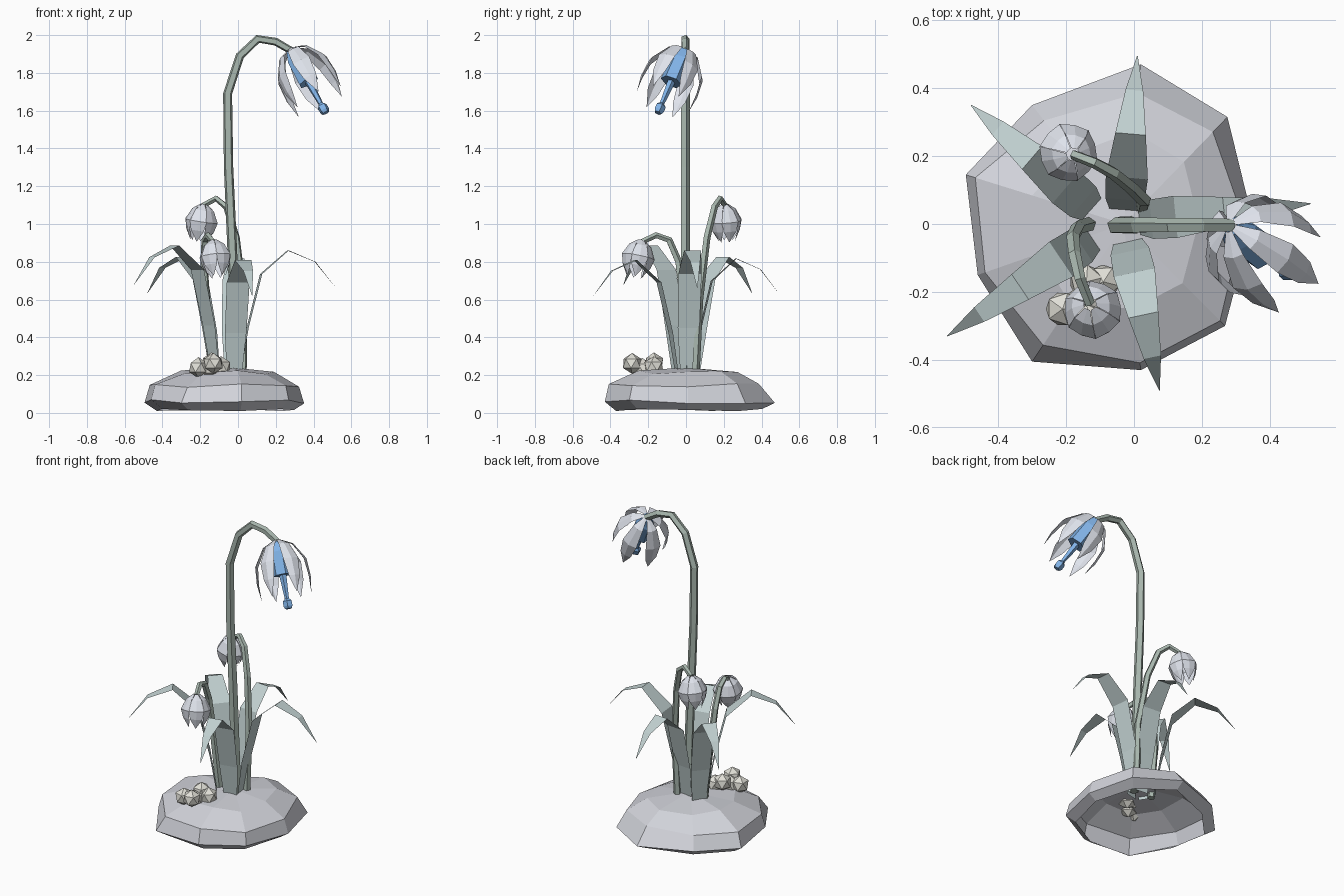
import bpy, bmesh
from math import sin, cos, pi, radians, tan
from mathutils import Vector as V

if "Cube" in bpy.data.objects:
    bpy.data.objects.remove(bpy.data.objects["Cube"])


def material(name, rgb):
    m = bpy.data.materials.new(name)
    m.diffuse_color = (*rgb, 1)
    m.use_nodes = True
    m.node_tree.nodes["Principled BSDF"].inputs["Base Color"].default_value = m.diffuse_color
    return m


STEM = material("stem_green", (0.40, 0.48, 0.43))
LEAF = material("leaf_green", (0.54, 0.64, 0.64))
PETAL = material("petal_white", (0.74, 0.77, 0.84))
BLUE = material("bell_blue", (0.22, 0.45, 0.80))
ROCK = material("rock_grey", (0.64, 0.65, 0.70))
PEBBLE = material("pebble_cream", (0.75, 0.74, 0.68))


def make(name, verts, faces, mat):
    me = bpy.data.meshes.new(name)
    me.from_pydata([tuple(v) for v in verts], [], faces)
    me.materials.append(mat)
    ob = bpy.data.objects.new(name, me)
    bpy.context.collection.objects.link(ob)
    return ob


def bridge(rings, n, closed=True):
    """Quads between consecutive rings of n vertices."""
    m = n if closed else n - 1
    return [(i * n + j, i * n + (j + 1) % n, (i + 1) * n + (j + 1) % n, (i + 1) * n + j)
            for i in range(rings - 1) for j in range(m)]


def tube(name, pts, radii, mat, sides=5):
    """Sweep a polygon along a path with a radius at every point."""
    pts = [V(p) for p in pts]
    verts, prev, side = [], None, None
    for i, p in enumerate(pts):
        t = (pts[min(i + 1, len(pts) - 1)] - pts[max(i - 1, 0)]).normalized()
        side = V((0, 1, 0)) if prev is None else prev.rotation_difference(t) @ side
        side = (side - t * side.dot(t)).normalized()
        up = t.cross(side)
        prev = t
        verts += [p + radii[i] * (cos(a) * side + sin(a) * up)
                  for a in (2 * pi * k / sides for k in range(sides))]
    faces = bridge(len(pts), sides)
    faces += [tuple(reversed(range(sides))), tuple(range(len(verts) - sides, len(verts)))]
    return make(name, verts, faces, mat)


def petals(name, origin, axis, profile, phase, mat, count=6, crease=0.012):
    """Ring of creased petals; profile rows are (along axis, radius, half width)."""
    o, d = V(origin), V(axis).normalized()
    u = V((1, 0, 0))
    u = (u - d * u.dot(d)).normalized()
    w = u.cross(d)
    verts, faces = [], []
    for k in range(count):
        a = phase + 2 * pi * k / count
        out, across = u * cos(a) + w * sin(a), w * cos(a) - u * sin(a)
        base = len(verts)
        for t, r, h in profile:
            c = o + d * t
            dip = crease * h / 0.045
            verts += [c + out * (r - dip) - across * h, c + out * r, c + out * (r - dip) + across * h]
        faces += [tuple(base + i for i in f) for f in bridge(len(profile), 3, False)]
    ob = make(name, verts, faces, mat)
    bm = bmesh.new()
    bm.from_mesh(ob.data)
    bmesh.ops.remove_doubles(bm, verts=bm.verts, dist=0.0005)
    bm.to_mesh(ob.data)
    bm.free()
    return ob


# Rock: open-bottomed shell from one irregular outline, gentler slope at the back
outline = [(0.02, 0.47), (-0.30, 0.35), (-0.495, 0.145), (-0.46, -0.15), (-0.30, -0.405),
           (0.02, -0.43), (0.268, -0.30), (0.35, 0.01), (0.275, 0.315)]
shoulder = [0.82, 0.87, 0.94, 0.95, 0.88, 0.95, 0.95, 0.93, 0.86]
centre = V((-0.03, 0.0))
verts = []
for i, (s, z) in enumerate([(0.86, 0.015), (1, 0.06), (0, 0.145), (0.58, 0.215)]):
    for j, p in enumerate(outline):
        q = centre + (V(p) - centre) * (s or shoulder[j])
        wob = 0.01 * sin(j * 2.3 + i) if i else 0.006 * cos(j * 2)
        verts.append((q.x, q.y, z + wob - (0.015 if j in (0, 8) and i == 1 else 0)))
verts.append((centre.x, centre.y, 0.24))
make("rock_base", verts, bridge(4, 9) + [(27 + j, 27 + (j + 1) % 9, 36) for j in range(9)], ROCK)

# Pebbles
for i, p in enumerate([(-0.21, -0.25, 0.24), (-0.13, -0.285, 0.262), (-0.09, -0.17, 0.245),
                       (-0.14, -0.17, 0.265), (-0.15, -0.23, 0.235)]):
    bpy.ops.mesh.primitive_ico_sphere_add(subdivisions=1, radius=0.055, location=p,
                                          rotation=(0, 0, i * 0.5))
    bpy.context.object.name = f"pebble_{i + 1}"
    bpy.context.object.data.materials.append(PEBBLE)

# Leaves: flat ribbons that rise, bend over and end in a point
shape = [(0, 0.2, 0.04), (0.08, 0.45, 0.058), (0.22, 0.735, 0.062),
         (0.50, 0.86, 0.045), (0.78, 0.80, 0.026), (1, 0.66, 0.001)]
leaves = [((-0.03, 0.035), (0.01, 0.495), 0.95), ((-0.12, 0.04), (-0.48, 0.35), 0.96),
          ((-0.12, -0.04), (-0.55, -0.33), 1.03), ((-0.02, -0.045), (0.075, -0.49), 0.94),
          ((0.01, 0.01), (0.52, 0.06), 1.0)]
for i, (b, t, k) in enumerate(leaves):
    b, t = V(b), V(t)
    side = (t - b).normalized().orthogonal()
    verts = []
    for f, z, h in shape:
        c = b.lerp(t, f)
        for s in (-h, h):
            q = c + side * s
            verts.append((q.x, q.y, z * k))
    make(f"leaf_{i + 1}", verts, bridge(len(shape), 2, False), LEAF)

# Stems
tube("main_stem", [(-0.005, -0.005, 0.2), (-0.03, -0.005, 0.85), (-0.05, -0.005, 1.3),
                   (-0.055, -0.005, 1.69), (0.01, -0.005, 1.89), (0.105, -0.005, 1.98),
                   (0.20, -0.005, 1.965), (0.295, -0.005, 1.91)],
     [0.028, 0.027, 0.026, 0.025, 0.024, 0.023, 0.022, 0.02], STEM)
tube("back_bud_stem", [(0.025, 0.05, 0.2), (0.03, 0.07, 0.6), (-0.01, 0.11, 0.93), (-0.06, 0.15, 1.09),
                       (-0.115, 0.18, 1.135), (-0.18, 0.205, 1.10)],
     [0.022, 0.021, 0.02, 0.019, 0.017, 0.015], STEM)
tube("front_bud_stem", [(-0.13, 0, 0.2), (-0.165, -0.01, 0.55), (-0.18, -0.04, 0.8),
                        (-0.175, -0.09, 0.915), (-0.16, -0.16, 0.94), (-0.13, -0.235, 0.905)],
     [0.022, 0.021, 0.02, 0.019, 0.017, 0.015], STEM)

# Open flower: white petals, blue bell, style with knob
head, axis = V((0.28, -0.005, 1.925)), V((0.45, -0.35, -0.82)).normalized()
petals("flower_petals", head, axis, [(0, 0.02, 0.01), (0.035, 0.09, 0.032), (0.135, 0.152, 0.048),
                                     (0.24, 0.16, 0.036), (0.34, 0.147, 0)], radians(27), PETAL)
tube("blue_bell", [head + axis * t for t in (0.01, 0.07, 0.21)], [0.032, 0.055, 0.058], BLUE, 6)
tube("style_knob", [head + axis * t for t in (0.18, 0.35, 0.365, 0.395, 0.41)],
     [0.024, 0.013, 0.027, 0.028, 0.02], BLUE, 5)

# Closed buds
bud = [(t, r, r * tan(radians(30)) * f) for t, r, f in
       [(0, 0.018, 0.8), (0.03, 0.056, 0.9), (0.09, 0.083, 0.95), (0.14, 0.072, 0.85), (0.2, 0.043, 0)]]
petals("back_bud", (-0.18, 0.205, 1.105), (-0.15, 0.06, -1), bud, 0.3, PETAL, crease=0.007)
petals("front_bud", (-0.13, -0.235, 0.915), (0.1, -0.2, -1), bud, 0.1, PETAL, crease=0.007)
